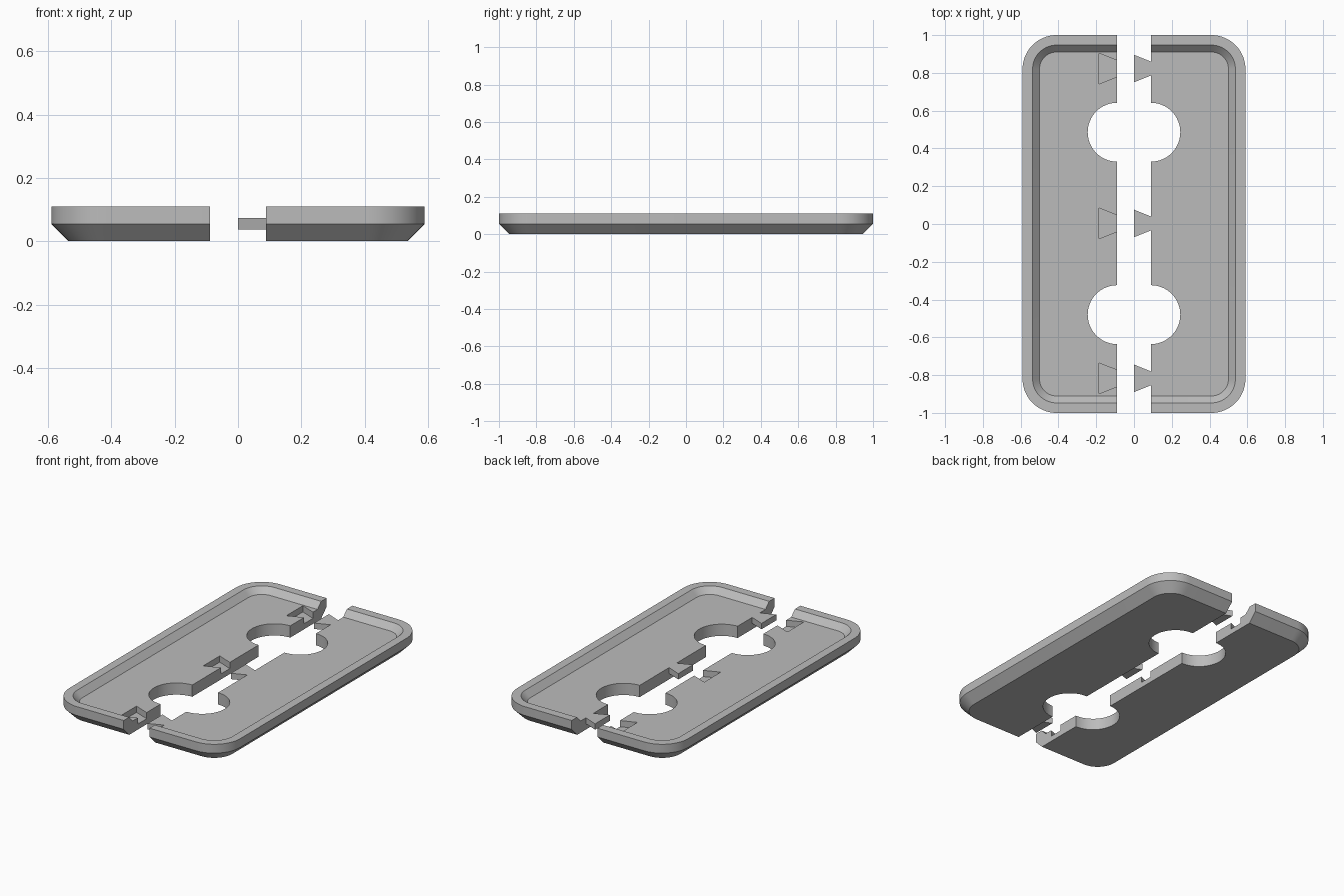
import bpy, bmesh, math

cube = bpy.data.objects.get("Cube")
if cube:
    bpy.data.objects.remove(cube, do_unlink=True)

HALF_X, HALF_Y, GAP, RADIUS = 0.59, 1.0, 0.089, 0.18
STEP = 0.11 / 3            # base, joint and rim share the height equally
FLOOR, TOP = 2 * STEP, 3 * STEP
SHIFT = 0.003
JOINTS = [SHIFT + k * 0.82 for k in (-1, 0, 1)]
HOLES = [SHIFT + k * 0.483 for k in (-1, 1)]

grey = bpy.data.materials.new("grey_plastic")
grey.use_nodes = True
colour = (0.5, 0.5, 0.5, 1)
grey.diffuse_color = colour
grey.node_tree.nodes["Principled BSDF"].inputs["Base Color"].default_value = colour


def make_object(name, bm):
    bmesh.ops.recalc_face_normals(bm, faces=bm.faces[:])
    mesh = bpy.data.meshes.new(name)
    bm.to_mesh(mesh)
    bm.free()
    mesh.materials.append(grey)
    ob = bpy.data.objects.new(name, mesh)
    bpy.context.collection.objects.link(ob)
    return ob


def outline(side, inset):
    """Half of a rounded rectangle, open along the middle gap."""
    r = RADIUS - inset
    cx, cy = HALF_X - RADIUS, HALF_Y - RADIUS
    pts = [(GAP, inset - HALF_Y)]
    for sign, start in ((-1, -90), (1, 0)):
        for i in range(17):
            a = math.radians(start + 90 * i / 16)
            pts.append((cx + r * math.cos(a), sign * cy + r * math.sin(a)))
    pts.append((GAP, HALF_Y - inset))
    return [(side * x, y) for x, y in pts]


def tray_half(name, side):
    """Chamfered base, upright wall, flat rim and sloping inner wall."""
    bm = bmesh.new()
    section = [(0.055, 0), (0, 0.055), (0, TOP), (0.053, TOP), (0.053 + STEP, FLOOR)]
    rings = [[bm.verts.new((x, y, z)) for x, y in outline(side, inset)]
             for inset, z in section]
    for a, b in zip(rings, rings[1:]):
        for i in range(len(a) - 1):
            bm.faces.new((a[i], a[i + 1], b[i + 1], b[i]))
    bm.faces.new(rings[0])
    bm.faces.new(rings[-1])
    bm.faces.new([r[0] for r in rings] + [r[-1] for r in reversed(rings)])
    return make_object(name, bm)


def prism(name, pts, z0, z1):
    bm = bmesh.new()
    face = bm.faces.new([bm.verts.new((x, y, z0)) for x, y in pts])
    up = bmesh.ops.extrude_face_region(bm, geom=[face])
    verts = [v for v in up["geom"] if isinstance(v, bmesh.types.BMVert)]
    bmesh.ops.translate(bm, vec=(0, 0, z1 - z0), verts=verts)
    return make_object(name, bm)


def dovetail(name, y, x_wide, x_narrow, wide, narrow, z0, z1, extra):
    """Wedge-shaped joint with a short straight neck past its narrow end."""
    pts = [(x_wide, y - wide), (x_narrow, y - narrow), (x_narrow + extra, y - narrow),
           (x_narrow + extra, y + narrow), (x_narrow, y + narrow), (x_wide, y + wide)]
    return prism(name, pts, z0, z1)


def combine(ob, tool, operation):
    mod = ob.modifiers.new(operation.lower(), "BOOLEAN")
    mod.operation, mod.solver, mod.object = operation, "EXACT", tool
    tool.hide_render = True
    bpy.ops.object.select_all(action="DESELECT")
    bpy.context.view_layer.objects.active = ob
    ob.select_set(True)
    bpy.ops.object.modifier_apply(modifier=mod.name)
    bpy.data.objects.remove(tool, do_unlink=True)


left = tray_half("left_tray_half", 1)
right = tray_half("right_tray_half", -1)

# Round openings along the gap
for half, side in ((left, 1), (right, -1)):
    for y in HOLES:
        circle = [(side * GAP + 0.156 * math.cos(math.tau * i / 64),
                   y + 0.156 * math.sin(math.tau * i / 64)) for i in range(64)]
        combine(half, prism("hole_cutter", circle, -0.1, 0.3), "DIFFERENCE")

# Dovetail tabs on the left half, matching pockets in the right half
for y in JOINTS:
    tab = dovetail("tab", y, 0, GAP, 0.073, 0.037, STEP, FLOOR, 0.02)
    combine(left, tab, "UNION")
    pocket = dovetail("pocket_cutter", y, -0.185, -GAP, 0.081, 0.043, STEP - 0.002, 0.3, 0.05)
    combine(right, pocket, "DIFFERENCE")

for half in (left, right):
    bpy.ops.object.select_all(action="DESELECT")
    bpy.context.view_layer.objects.active = half
    half.select_set(True)
    bpy.ops.object.shade_smooth_by_angle(angle=math.radians(30))
